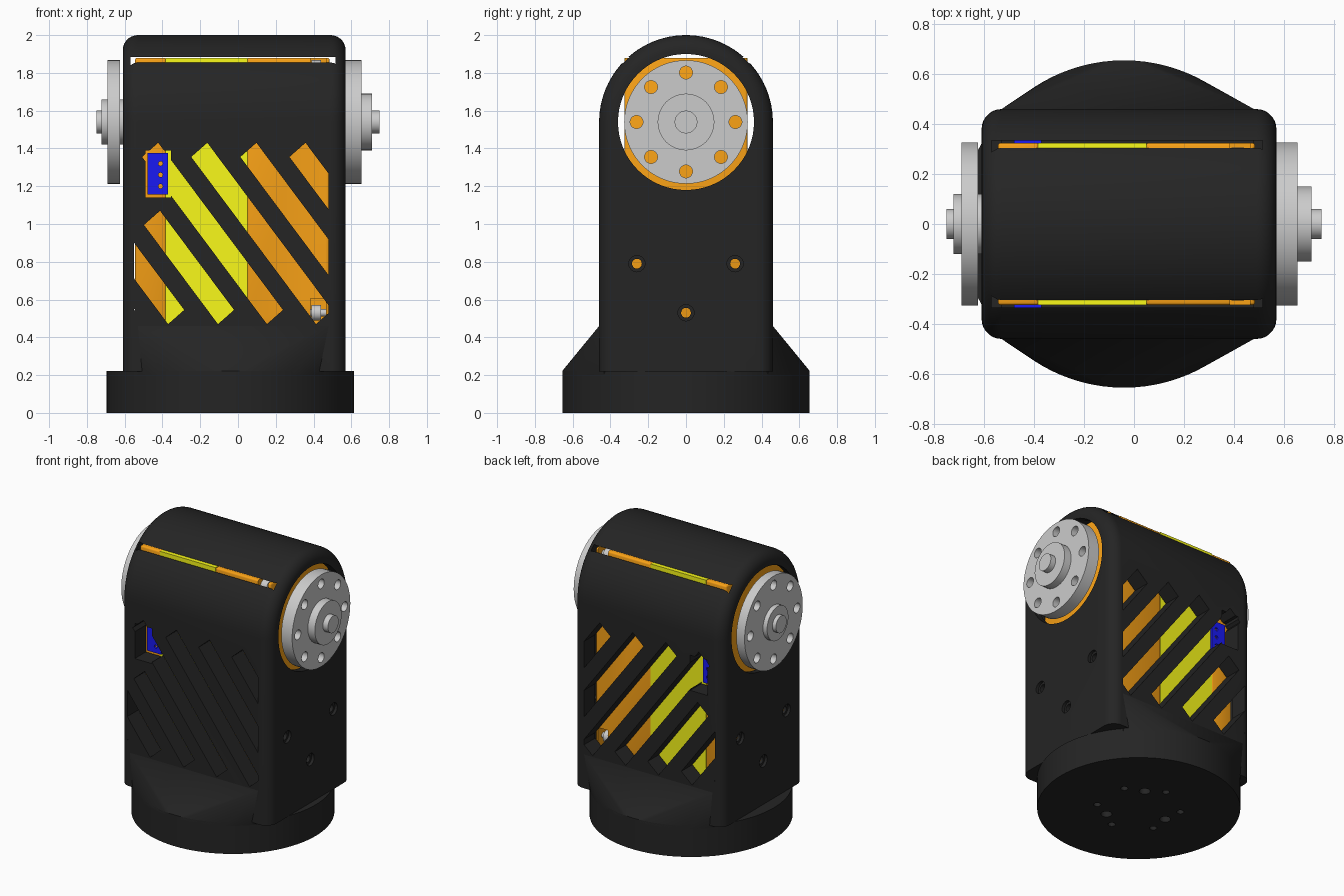
import bpy, bmesh, math

if "Cube" in bpy.data.objects:
    bpy.data.objects.remove(bpy.data.objects["Cube"])

def material(name, rgb):
    m = bpy.data.materials.new(name)
    m.diffuse_color = (*rgb, 1)
    m.use_nodes = True
    m.node_tree.nodes["Principled BSDF"].inputs["Base Color"].default_value = m.diffuse_color
    return m

BLACK = material("black_plastic", (0.018, 0.018, 0.018))
ORANGE = material("orange", (0.95, 0.36, 0.008))
YELLOW = material("yellow", (0.95, 0.95, 0.01))
BLUE = material("blue", (0.01, 0.01, 0.9))
X0 = -0.04          # centre of the round base
AXIS_Z = 1.54       # height of the output shaft

def circle(u, v, r, n=48):
    return [(u + r * math.cos(2 * math.pi * i / n), v + r * math.sin(2 * math.pi * i / n)) for i in range(n)]

def rect(u0, u1, v0, v1):
    return [(u0, v0), (u1, v0), (u1, v1), (u0, v1)]

def place(axis, u, v, w):
    return {"x": (w, u, v), "y": (u, w, v), "z": (u, v, w)}[axis]

def finish(name, bm, mat=None):
    bmesh.ops.recalc_face_normals(bm, faces=bm.faces)
    me = bpy.data.meshes.new(name)
    bm.to_mesh(me)
    bm.free()
    ob = bpy.data.objects.new(name, me)
    bpy.context.collection.objects.link(ob)
    if mat:
        me.materials.append(mat)
    return ob

def prisms(name, axis, items, mat=None, bevel=0):
    """items: (outline, start, end) extruded along an axis, all in one object"""
    bm = bmesh.new()
    for pts, a, b in items:
        lo = [bm.verts.new(place(axis, u, v, a)) for u, v in pts]
        hi = [bm.verts.new(place(axis, u, v, b)) for u, v in pts]
        bm.faces.new(lo)
        bm.faces.new(hi)
        for i in range(len(pts)):
            j = (i + 1) % len(pts)
            bm.faces.new((lo[i], lo[j], hi[j], hi[i]))
    if bevel:
        bmesh.ops.bevel(bm, geom=bm.edges[:], offset=bevel, segments=3, profile=0.5, affect='EDGES')
    return finish(name, bm, mat)

def cut(ob, axis, items):
    cutter = prisms("cutter", axis, items)
    cutter.hide_render = True
    mod = ob.modifiers.new("cut", 'BOOLEAN')
    mod.operation, mod.solver, mod.object = 'DIFFERENCE', 'EXACT', cutter
    with bpy.context.temp_override(object=ob, active_object=ob, selected_objects=[ob]):
        bpy.ops.object.modifier_apply(modifier=mod.name)
    bpy.data.objects.remove(cutter)

def clip(pts, limit, sign):
    """keep the part of an outline where sign * u <= sign * limit"""
    out = []
    for (u0, v0), (u1, v1) in zip(pts, pts[1:] + pts[:1]):
        in0, in1 = sign * u0 <= sign * limit, sign * u1 <= sign * limit
        if in0:
            out.append((u0, v0))
        if in0 != in1:
            out.append((limit, v0 + (v1 - v0) * (limit - u0) / (u1 - u0)))
    return out

# Housing: arch profile along x with rounded end outlines
arch = [(-0.46, 0.22), (0.46, 0.22)]
arch += [(0.46 * math.cos(math.pi * i / 48), AXIS_Z + 0.46 * math.sin(math.pi * i / 48)) for i in range(49)]
housing = prisms("housing", "x", [(arch, -0.61, 0.57)], BLACK)
bm = bmesh.new()
bm.from_mesh(housing.data)
rim = [e for e in bm.edges if abs(e.verts[0].co.x - e.verts[1].co.x) < 1e-4
       and max(v.co.z for v in e.verts) > 0.23]
bmesh.ops.bevel(bm, geom=rim, offset=0.08, segments=7, profile=0.5, affect='EDGES')
bm.to_mesh(housing.data)
bm.free()

# Cavity and round side openings
cut(housing, "x", [(rect(-0.335, 0.335, 0.45, 1.885), -0.57, 0.515)])
cut(housing, "x", [(circle(0, AXIS_Z, 0.36, 64), -0.8, 0.8)])

# Diagonal vents through front and back, then the connector window
vents = []
for bx, top in ((-0.63, 1.43), (-0.37, 1.43), (-0.106, 1.07), (0.153, 1.43),
                (0.413, 1.43), (0.673, 1.43), (0.933, 1.43)):
    run = (top - 0.545) / 1.34
    p = [(bx, 0.47), (bx + 0.085, 0.545), (bx + 0.085 - run, top), (bx - run, top - 0.075)]
    vents.append((clip(clip(p, 0.48, 1), -0.55, -1), -0.7, 0.7))
cut(housing, "y", vents)
cut(housing, "y", [(rect(-0.49, -0.355, 1.14, 1.39), -0.7, 0.7)])

# Countersunk screw holes on both sides
spots = [(-0.26, 0.79), (0.26, 0.79), (0, 0.53)]
cut(housing, "x", [(circle(y, z, 0.026, 20), -0.8, 0.8) for y, z in spots])
cut(housing, "x", [(circle(y, z, 0.043, 24), a, b) for y, z in spots for a, b in ((-0.8, -0.59), (0.55, 0.8))])

# Round base with mounting holes underneath
base = prisms("base", "z", [(circle(X0, 0, 0.655, 96), 0, 0.222)], BLACK)
holes = []
for i in range(6):
    a = math.radians(30 + 60 * i)
    holes.append((circle(X0 + 0.272 * math.cos(a), 0.272 * math.sin(a), 0.024, 20), -0.1, 0.1))
for i in range(3):
    a = math.radians(180 + 120 * i)
    holes.append((circle(X0 + 0.222 * math.cos(a), 0.222 * math.sin(a), 0.036, 24), -0.1, 0.1))
cut(base, "z", holes)

# Sloped collar: hull of the base rim and the flat width of the housing
bm = bmesh.new()
for x, y in circle(X0, 0, 0.655, 96):
    if abs(x - X0) < 0.5:
        for z in (0.2, 0.222):
            bm.verts.new((x, y, z))
for x, y in rect(-0.53, 0.48, -0.46, 0.46):
    bm.verts.new((x, y, 0.46))
bmesh.ops.convex_hull(bm, input=bm.verts[:])
collar = finish("collar", bm, BLACK)

# Motor case in three coloured sections, notched for its corner bolts
side = rect(-0.325, 0.325, 0.465, 1.88)
case_rear = prisms("motor_case_rear", "x", [(side, -0.545, -0.38)], ORANGE, 0.012)
case_middle = prisms("motor_case_middle", "x", [(side, -0.385, 0.05)], YELLOW)
case_front = prisms("motor_case_front", "x", [(side, 0.048, 0.485)], ORANGE, 0.012)
notches, bolts = [], []
for s in (-1, 1):
    y0, y1 = sorted((s * 0.2, s * 0.4))
    for z0, z1, zb in ((0.4, 0.605, 0.53), (1.76, 1.95, 1.825)):
        notches.append((rect(y0, y1, z0, z1), 0.385, 0.465))
        bolts.append((circle(s * 0.265, zb, 0.042, 24), 0.39, 0.44))
        bolts.append((circle(s * 0.265, zb, 0.02, 16), 0.37, 0.47))
cut(case_front, "x", notches)
bolt_set = prisms("corner_bolts", "x", bolts)

# Blue cable connectors, front and back, with three pin sockets each
plugs = prisms("cable_connectors", "y", [(rect(-0.48, -0.37, 1.155, 1.375), a, b)
               for a, b in ((-0.34, -0.2), (0.2, 0.34))], BLUE)
cut(plugs, "y", [(circle(-0.41, z, 0.012, 12), a, b) for z in (1.2, 1.26, 1.32)
                 for a, b in ((-0.5, -0.28), (0.28, 0.5))])

# Output horn on the right, idler horn on the left
parts = [housing, base, collar, case_rear, case_middle, case_front, bolt_set, plugs]
for name, steps in (("output_horn", ((0.327, 0.57, 0.655), (0.15, 0.45, 0.71), (0.06, 0.7, 0.75))),
                    ("idler_horn", ((0.327, -0.625, -0.69), (0.12, -0.5, -0.722), (0.06, -0.71, -0.75)))):
    disk_r, a, b = steps[0]
    disk = prisms(name + "_disk", "x", [(circle(0, AXIS_Z, disk_r, 64), a, b)])
    ring = [math.pi * i / 4 for i in range(8)]
    cut(disk, "x", [(circle(0.262 * math.cos(t), AXIS_Z + 0.262 * math.sin(t), 0.034, 24), -1, 1) for t in ring])
    hub = prisms(name + "_hub", "x", [(circle(0, AXIS_Z, r, 48), p, q) for r, p, q in steps[1:]])
    parts += [disk, hub]

# Smooth shading with sharp edges kept
bpy.ops.object.select_all(action='DESELECT')
for ob in parts:
    ob.select_set(True)
bpy.context.view_layer.objects.active = housing
bpy.ops.object.shade_smooth_by_angle(angle=math.radians(30))
